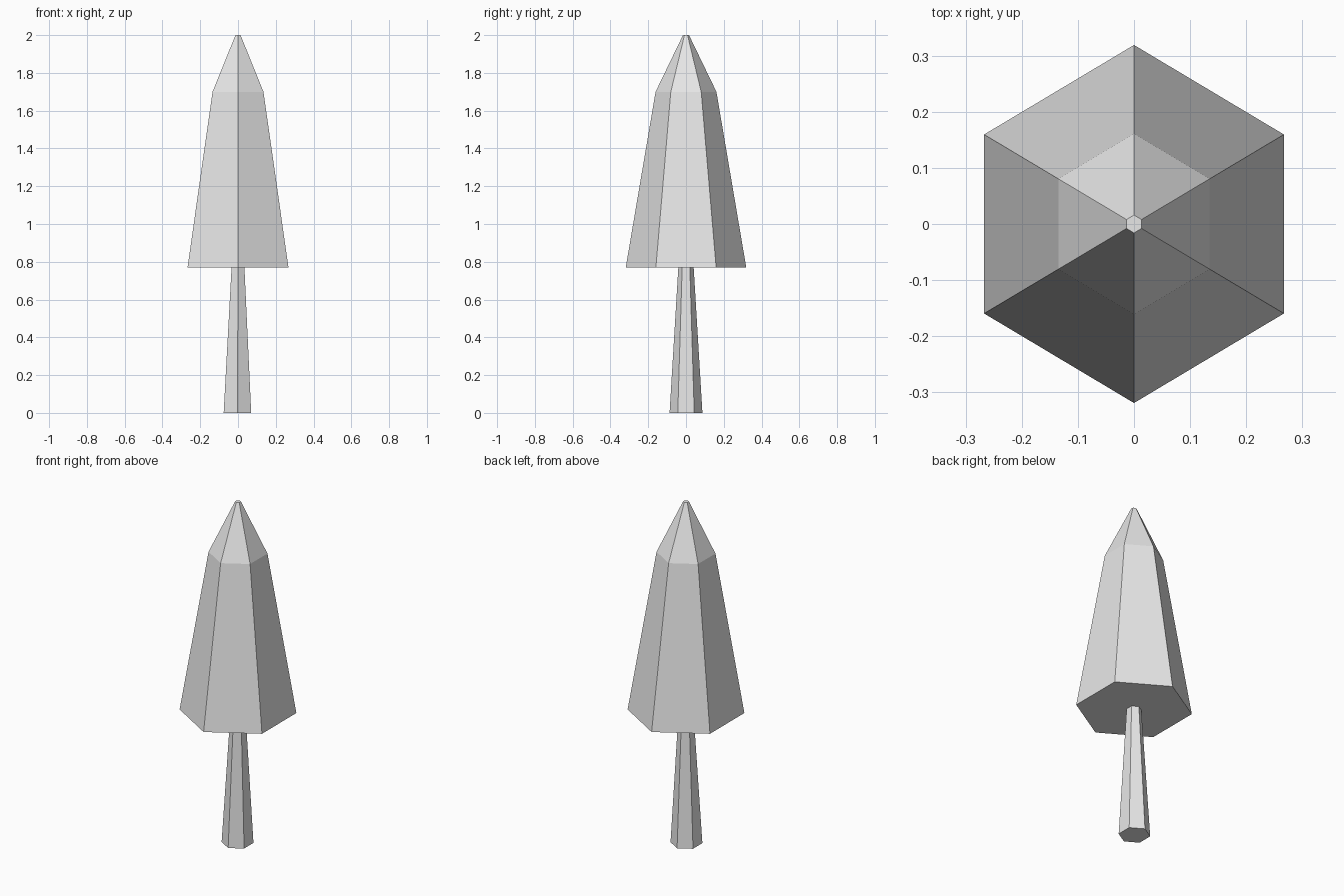
import bpy
import bmesh
from math import sin, cos, pi

cube = bpy.data.objects.get("Cube")
if cube:
    bpy.data.objects.remove(cube, do_unlink=True)

# One plain grey for the whole tree
grey = bpy.data.materials.new("light_grey")
grey.use_nodes = True
grey.diffuse_color = (0.8, 0.8, 0.8, 1)
grey.node_tree.nodes["Principled BSDF"].inputs["Base Color"].default_value = (0.8, 0.8, 0.8, 1)

SIDES = 6
X_SQUASH = 0.967  # the hexagons are slightly narrower in x


def hex_stack(name, rings):
    """Closed flat-faced solid through hexagon rings of (radius, z, x offset)."""
    bm = bmesh.new()
    loops = []
    for radius, z, dx in rings:
        angles = [pi / 2 + 2 * pi * i / SIDES for i in range(SIDES)]
        loops.append([bm.verts.new((dx + radius * X_SQUASH * cos(a), radius * sin(a), z))
                      for a in angles])
    for low, high in zip(loops, loops[1:]):
        for i in range(SIDES):
            j = (i + 1) % SIDES
            bm.faces.new((low[i], low[j], high[j], high[i]))
    bm.faces.new(loops[0][::-1])
    bm.faces.new(loops[-1])
    bmesh.ops.recalc_face_normals(bm, faces=bm.faces)
    mesh = bpy.data.meshes.new(name)
    bm.to_mesh(mesh)
    bm.free()
    mesh.materials.append(grey)
    obj = bpy.data.objects.new(name, mesh)
    bpy.context.collection.objects.link(obj)
    return obj


# Tapered trunk, its top just inside the crown
hex_stack("trunk", [(0.087, 0, -0.003), (0.04, 0.78, 0)])

# Tall crown with a steeper pointed tip
hex_stack("crown", [(0.319, 0.77, 0), (0.161, 1.7, 0), (0.016, 2.0, 0)])
